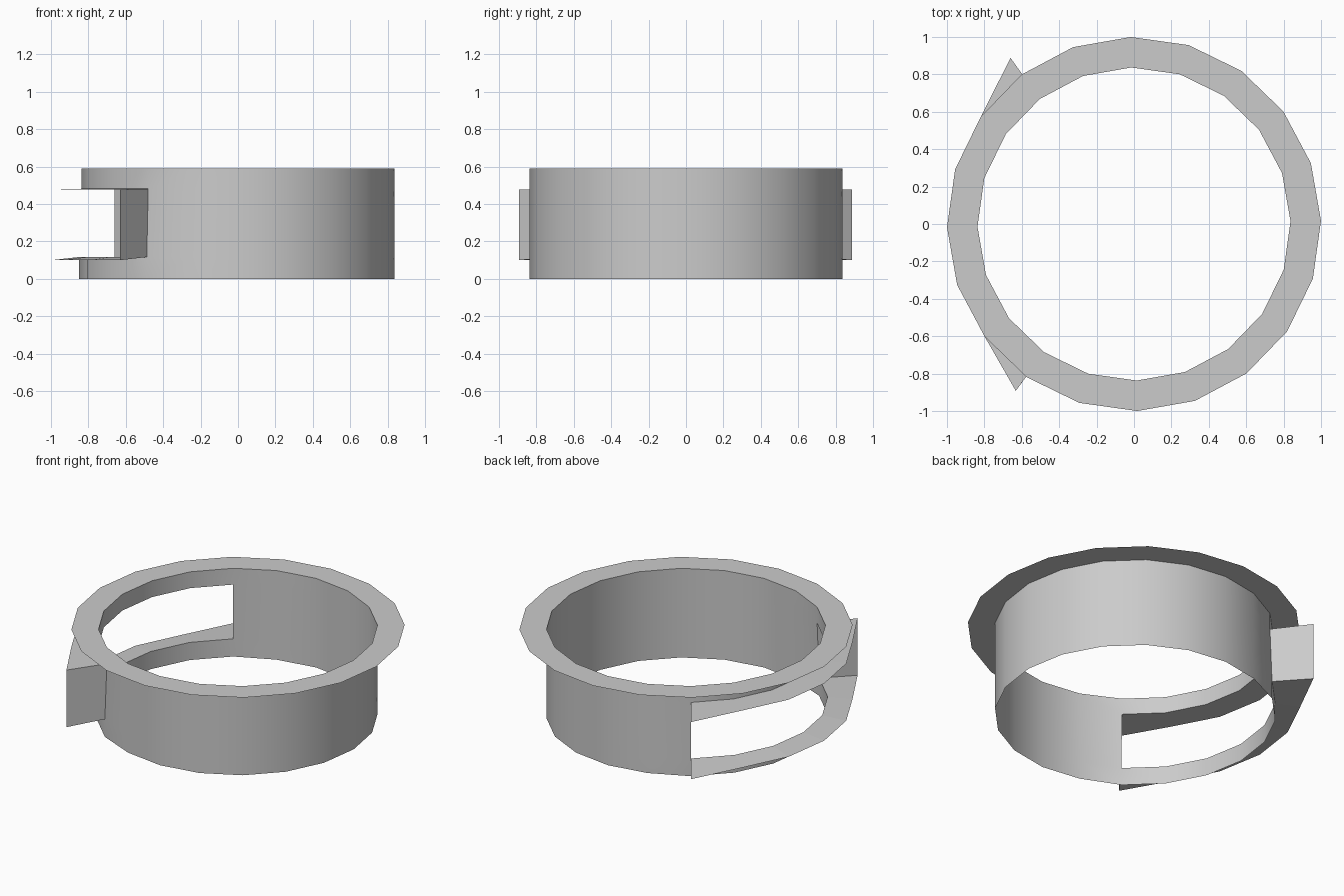
import bpy, bmesh
from math import cos, sin, radians

if "Cube" in bpy.data.objects:
    bpy.data.objects.remove(bpy.data.objects["Cube"])

SIDES = 20
WINDOW = range(7, 14)          # ring corners spanning the side opening
TOP, HEAD, SILL = 0.59, 0.482, 0.117


def ring_point(i, r, z):
    a = radians(1 + 18 * i)
    return (r * cos(a), r * sin(a), z)


def wall_point(i, z):
    low = (i % SIDES) in WINDOW and z < 0.3
    return ring_point(i, 0.85 if low else 0.837, z)


def build(name, quads, smooth=False):
    bm = bmesh.new()
    for q in quads:
        bm.faces.new([bm.verts.new(p) for p in q])
    bmesh.ops.remove_doubles(bm, verts=bm.verts, dist=0.0005)
    mesh = bpy.data.meshes.new(name)
    bm.to_mesh(mesh)
    bm.free()
    ob = bpy.data.objects.new(name, mesh)
    bpy.context.collection.objects.link(ob)
    if smooth:
        bpy.ops.object.select_all(action='DESELECT')
        ob.select_set(True)
        bpy.context.view_layer.objects.active = ob
        bpy.ops.object.shade_smooth_by_angle(angle=radians(30))
    return ob


# Thin round wall with the opening left out of its middle row
wall = []
levels = [0, SILL, HEAD, TOP]
for i in range(SIDES):
    for k, (z0, z1) in enumerate(zip(levels, levels[1:])):
        if k == 1 and 7 <= i < 13:
            continue
        wall.append([wall_point(i, z0), wall_point(i + 1, z0),
                     wall_point(i + 1, z1), wall_point(i, z1)])
build("round_wall", wall, smooth=True)

# Flat rim around the top
build("top_rim", [[ring_point(i, 0.837, TOP), ring_point(i, 1, TOP),
                   ring_point(i + 1, 1, TOP), ring_point(i + 1, 0.837, TOP)]
                  for i in range(SIDES)])


# Window surround: sill and head plates whose end edges run on to pointed tips
def outer_point(i, z):
    if i == 7:
        return (-0.66, 0.888, z)
    if i == 13:
        return (-0.632, -0.892, z)
    return ring_point(i, 1, z)


def plate(z_in, z_out):
    return [[wall_point(i, z_in), wall_point(i + 1, z_in),
             outer_point(i + 1, z_out), outer_point(i, z_out)]
            for i in range(7, 13)]


SILL_OUT, HEAD_OUT = 0.10, 0.478
build("window_sill", [q[::-1] for q in plate(SILL, SILL_OUT)])
build("window_head", plate(HEAD, HEAD_OUT))

# Upright cheeks closing both ends of the surround
for name, i in (("back_cheek", 7), ("front_cheek", 13)):
    build(name, [[wall_point(i, SILL), outer_point(i, SILL_OUT),
                  outer_point(i, HEAD_OUT), wall_point(i, HEAD)]])
